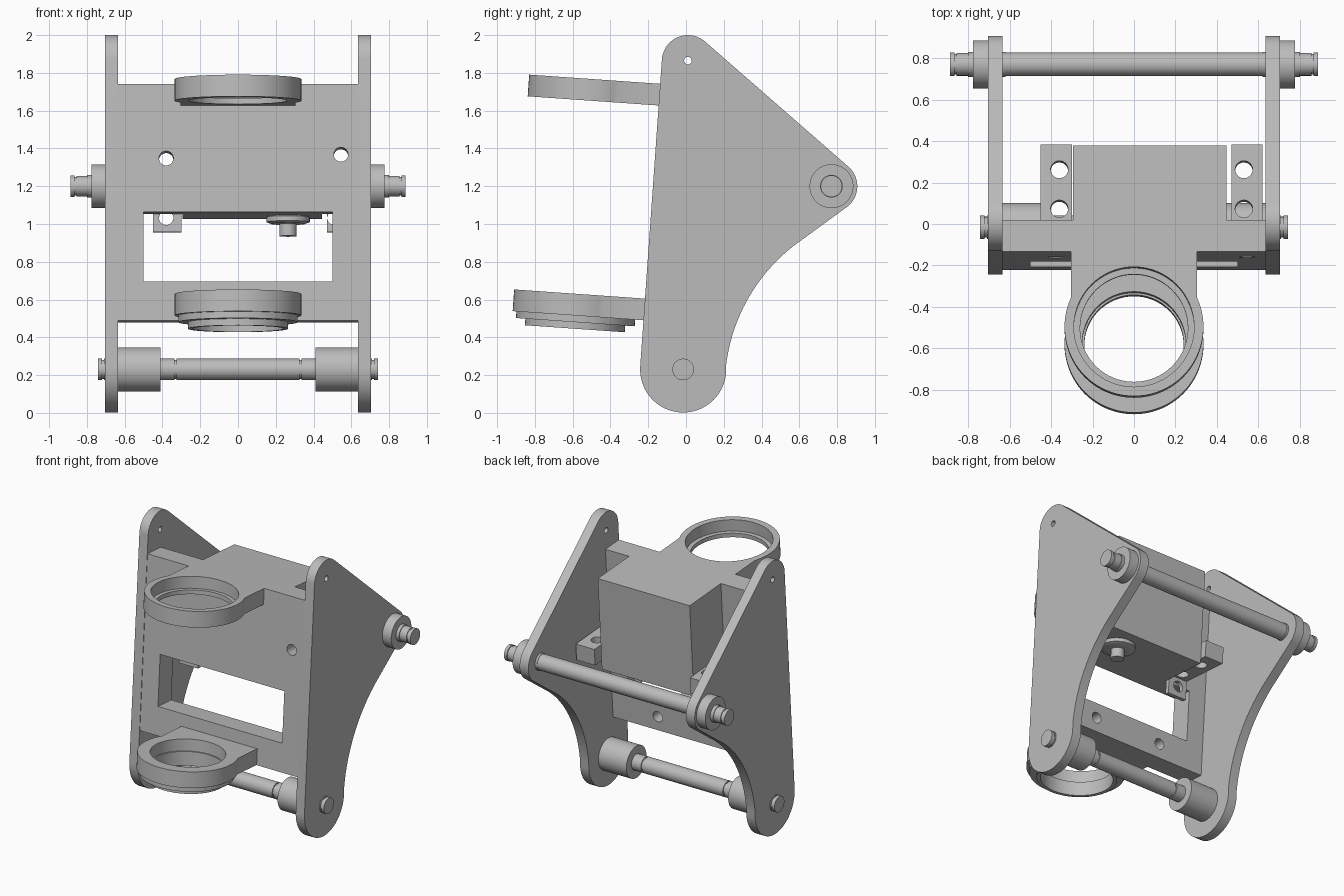
import bpy, bmesh, math
from mathutils import Matrix, Vector

if "Cube" in bpy.data.objects:
    bpy.data.objects.remove(bpy.data.objects["Cube"])

grey = bpy.data.materials.new("plain_grey")
grey.diffuse_color = (0.5, 0.5, 0.5, 1)
grey.use_nodes = True
grey.node_tree.nodes["Principled BSDF"].inputs["Base Color"].default_value = grey.diffuse_color
SEG = 64
# Frame of the leaning parts: origin on the lower shaft, leaning back 4 degrees
LEAN = Matrix.Translation((0, -0.015, 0.23)) @ Matrix.Rotation(math.radians(-4), 4, 'X')
FLAT = Matrix.Identity(4)


def finish(name, bm, matrix):
    bmesh.ops.recalc_face_normals(bm, faces=bm.faces)
    mesh = bpy.data.meshes.new(name)
    bm.to_mesh(mesh)
    bm.free()
    mesh.materials.append(grey)
    ob = bpy.data.objects.new(name, mesh)
    bpy.context.collection.objects.link(ob)
    ob.matrix_world = matrix
    return ob


def box(name, x, y, z, matrix=LEAN):
    bm = bmesh.new()
    bmesh.ops.create_cube(bm, size=1)
    for v in bm.verts:
        v.co = [(a + b) / 2 + c * (b - a) for c, (a, b) in zip(v.co, (x, y, z))]
    return finish(name, bm, matrix)


def prism(name, pts, depth, matrix):
    """Extrude a closed outline of 3D points along depth."""
    bm = bmesh.new()
    face = bm.faces.new([bm.verts.new(p) for p in pts])
    top = bmesh.ops.extrude_face_region(bm, geom=[face])["geom"]
    bmesh.ops.translate(bm, vec=depth, verts=[v for v in top if isinstance(v, bmesh.types.BMVert)])
    return finish(name, bm, matrix)


def lathe(name, axis, centre, profile, matrix=LEAN, closed=False):
    """Revolve (position, radius) points round the x, y or z axis through centre."""
    bm = bmesh.new()
    rings = []
    for a, r in profile:
        ring = []
        for i in range(SEG):
            t = 2 * math.pi * i / SEG
            c, s = r * math.cos(t), r * math.sin(t)
            off = {'x': (a, c, s), 'y': (c, a, s), 'z': (c, s, a)}[axis]
            ring.append(bm.verts.new(Vector(centre) + Vector(off)))
        rings.append(ring)
    pairs = list(zip(rings, rings[1:]))
    if closed:
        pairs.append((rings[-1], rings[0]))
    else:
        bm.faces.new(rings[0])
        bm.faces.new(rings[-1])
    for p, q in pairs:
        for i in range(SEG):
            j = (i + 1) % SEG
            bm.faces.new((p[i], p[j], q[j], q[i]))
    return finish(name, bm, matrix)


def cut(ob, cutter):
    bpy.context.view_layer.update()
    mod = ob.modifiers.new("cut", 'BOOLEAN')
    mod.operation, mod.solver, mod.object = 'DIFFERENCE', 'EXACT', cutter
    bpy.context.view_layer.objects.active = ob
    bpy.ops.object.modifier_apply(modifier=mod.name)
    bpy.data.objects.remove(cutter)


def arc(cx, cy, r, a0, a1, n):
    angles = [math.radians(a0 + (a1 - a0) * i / n) for i in range(n + 1)]
    return [(cx + r * math.cos(a), cy + r * math.sin(a)) for a in angles]


# Side plates: three rounded corners joined by straights and one hollow curve
outline = arc(0.77, 1.2, 0.137, -55, 49, 16)
outline += arc(0.01, 1.862, 0.138, 49, 176, 20)
outline += arc(-0.015, 0.23, 0.228, 176, 353, 28)
R = 0.946
h0 = math.radians(83.2)
outline += arc(0.212 + R * math.sin(h0), 0.25 - R * math.cos(h0), R, 173.2, 124.2, 20)
for side, x in (("left", -0.705), ("right", 0.635)):
    plate = prism(side + "_side_plate", [(x, y, z) for y, z in outline], (0.07, 0, 0), FLAT)
    cut(plate, lathe("hole", 'x', (x, 0.01, 1.865), [(-0.1, 0.02), (0.2, 0.02)], FLAT))

# Front plate with window, screw holes and blind holes behind the lower ring
front = box("front_plate", (-0.635, 0.635), (-0.224, -0.07), (0.243, 1.5))
cut(front, box("window", (-0.5, 0.5), (-0.4, 0.1), (0.45, 0.82)))
for x, z in ((-0.38, 1.105), (0.545, 1.125)):
    cut(front, lathe("hole", 'y', (x, 0, z), [(-0.4, 0.038), (0.1, 0.038)]))
for x in (-0.27, 0.27):
    cut(front, lathe("hole", 'y', (x, 0, 0.345), [(-0.17, 0.038), (0.1, 0.038)]))

# Motor body, output disc and nub
box("motor_body", (-0.295, 0.445), (-0.07, 0.29), (0.82, 1.5))
lathe("motor_output", 'z', (0.265, 0.11, 0),
      [(0.715, 0.045), (0.78, 0.045), (0.78, 0.09), (0.79, 0.115), (0.815, 0.115), (0.825, 0.1)])

# Mounting ears with two upright holes each, and the lip hanging at the plate
for side, x0, x1, hx in (("left", -0.45, -0.3, -0.36), ("right", 0.47, 0.62, 0.53)):
    ear = box(side + "_motor_ear", (x0, x1), (-0.07, 0.33), (0.86, 0.98))
    for y in (0.02, 0.21):
        cut(ear, lathe("hole", 'z', (hx, y, 0), [(0.5, 0.042), (1.2, 0.042)]))
    lip = box(side + "_ear_lip", (x0, x1), (-0.07, -0.04), (0.725, 0.861))
    cut(lip, lathe("hole", 'y', (hx - 0.02, 0, 0.80), [(-0.3, 0.038), (0.2, 0.038)]))

# Ring holders: round head on a straight neck, bored through with a small lip
CY = -0.587
half = math.degrees(math.acos(0.305 / 0.335))
for name, z0, z1, bore, lip in (("upper_ring", 1.385, 1.5, 0.29, 0.26),
                                ("lower_ring", 0.245, 0.36, 0.25, 0.24)):
    pts = [(0.305, -0.224), (-0.305, -0.224)] + arc(0, CY, 0.335, 180 - half, 360 + half, 56)
    ring = prism(name, [(x, y, z0) for x, y in pts], (0, 0, z1 - z0), LEAN)
    cut(ring, lathe("bore", 'z', (0, CY, 0),
                    [(z0 - 0.1, lip), (z0 + 0.03, lip), (z0 + 0.03, bore), (z1 + 0.1, bore)]))

# Stepped skirt below the lower ring
lathe("lower_ring_skirt", 'z', (0, CY, 0),
      [(0.246, 0.315), (0.21, 0.315), (0.21, 0.265), (0.175, 0.265), (0.175, 0.24), (0.246, 0.24)],
      closed=True)


def mirrored(half_profile):
    return [(-x, r) for x, r in reversed(half_profile)] + half_profile


# Cross shafts with clip grooves near the ends
lathe("upper_shaft", 'x', (0, 0.77, 1.2), mirrored(
    [(0.62, 0.057), (0.62, 0.06), (0.80, 0.06), (0.80, 0.055), (0.855, 0.055),
     (0.855, 0.05), (0.865, 0.05), (0.865, 0.057), (0.888, 0.057)]), FLAT)
lathe("lower_shaft", 'x', (0, -0.015, 0.23), mirrored(
    [(0.325, 0.057), (0.325, 0.05), (0.335, 0.05), (0.335, 0.057), (0.71, 0.057),
     (0.71, 0.05), (0.72, 0.05), (0.72, 0.057), (0.742, 0.057)]), FLAT)

# Outer collars on the upper shaft, inner bushings on the lower shaft
for side, s in (("left", -1), ("right", 1)):
    lathe(side + "_collar", 'x', (0, 0.77, 1.2), [(s * 0.70, 0.116), (s * 0.776, 0.116)], FLAT)
    lathe(side + "_bushing", 'x', (0, -0.015, 0.23), [(s * 0.41, 0.116), (s * 0.64, 0.116)], FLAT)

# Smooth round surfaces, keep edges sharp
bpy.ops.object.select_all(action='SELECT')
bpy.context.view_layer.objects.active = front
bpy.ops.object.shade_smooth_by_angle(angle=math.radians(30))
